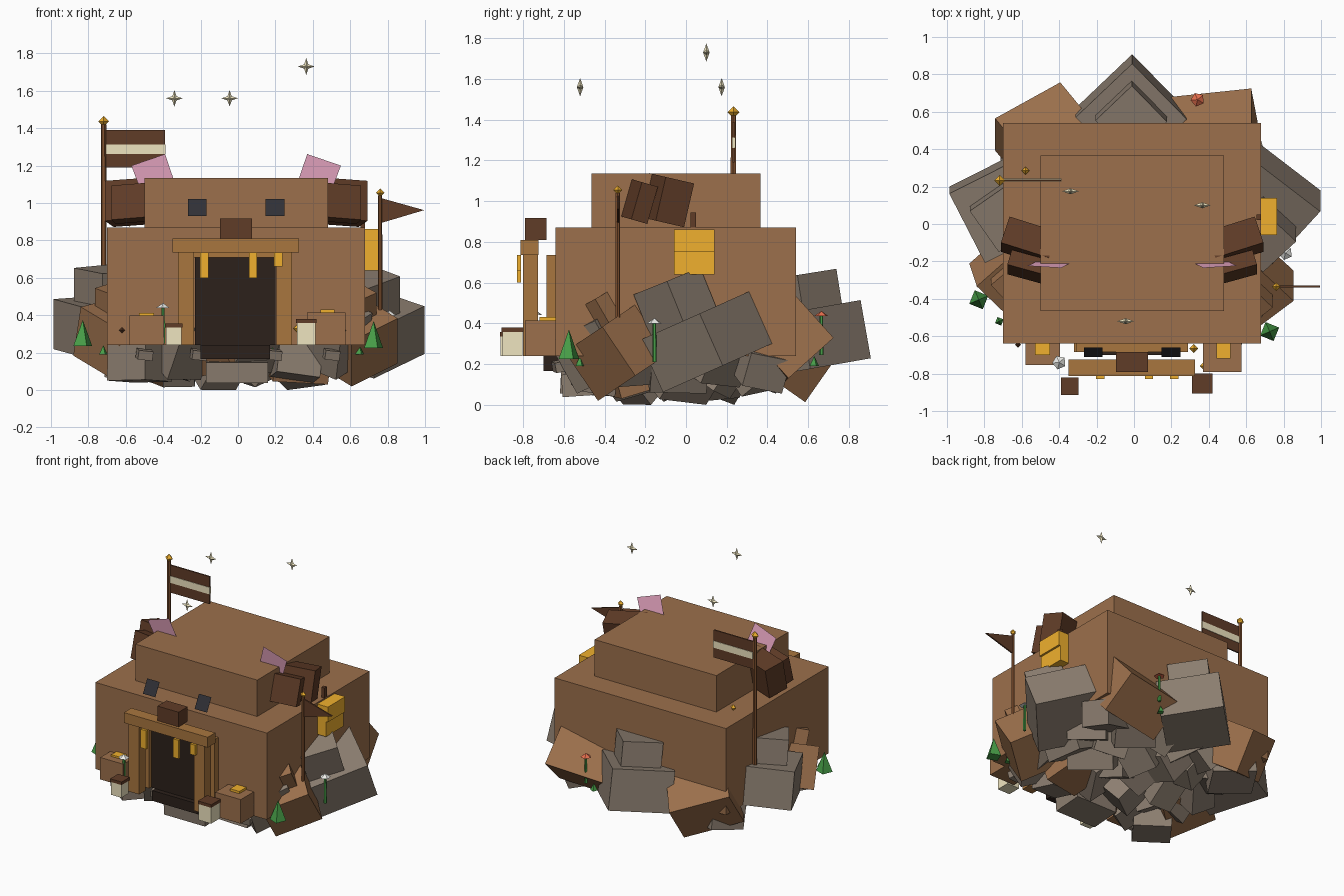
import bpy, bmesh, math, random
from mathutils import Euler, Vector

if "Cube" in bpy.data.objects:
    bpy.data.objects.remove(bpy.data.objects["Cube"])

random.seed(11)

def material(name, hexcol):
    m = bpy.data.materials.new(name)
    lin = lambda v: v / 12.92 if v < 0.04 else ((v + 0.055) / 1.055) ** 2.4
    m.diffuse_color = [lin(int(hexcol[i:i + 2], 16) / 255) for i in (0, 2, 4)] + [1]
    m.use_nodes = True
    m.node_tree.nodes["Principled BSDF"].inputs["Base Color"].default_value = m.diffuse_color
    return m

BROWN = material("brown", "9c704c")
WOOD = material("wood", "a9763f")
POLE = material("pole_wood", "825230")
DARK = material("dark_brown", "603c27")
BLACK = material("doorway", "2c211b")
EYE = material("eye", "303036")
PINK = material("pink", "f2aecb")
GOLD = material("gold", "f0b02e")
CREAM = material("cream", "efe5c0")
STONE = material("stone", "8c7e70")
GREEN = material("green", "489f48")
RED = material("red", "e8704f")
WHITE = material("white", "eeeeea")

def mesh(name, verts, faces, mat):
    me = bpy.data.meshes.new(name)
    me.from_pydata([tuple(v) for v in verts], [], faces)
    if len(faces) > 1:
        bm = bmesh.new()
        bm.from_mesh(me)
        bmesh.ops.recalc_face_normals(bm, faces=bm.faces)
        bm.to_mesh(me)
        bm.free()
    me.materials.append(mat)
    ob = bpy.data.objects.new(name, me)
    bpy.context.collection.objects.link(ob)
    return ob

CUBE_FACES = [(0, 1, 3, 2), (4, 6, 7, 5), (0, 4, 5, 1), (2, 3, 7, 6), (0, 2, 6, 4), (1, 5, 7, 3)]

def rock(name, c, dims, rot, mat, floor=None):
    """Tilted block: spin about z first, then tilt about y and x."""
    R = Euler([math.radians(a) for a in rot], 'ZYX').to_matrix()
    half = Vector(dims) / 2
    vs = [R @ Vector((x * half.x, y * half.y, z * half.z))
          for x in (-1, 1) for y in (-1, 1) for z in (-1, 1)]
    c = Vector(c)
    if floor is not None:
        c.z = floor - min(v.z for v in vs)
    return mesh(name, [v + c for v in vs], CUBE_FACES, mat)

def box(name, x0, x1, y0, y1, z0, z1, mat):
    return rock(name, ((x0 + x1) / 2, (y0 + y1) / 2, (z0 + z1) / 2),
                (x1 - x0, y1 - y0, z1 - z0), (0, 0, 0), mat)

def cone(name, c, r, h, mat, n=4, r2=0.0):
    bpy.ops.mesh.primitive_cone_add(vertices=n, radius1=r, radius2=r2, depth=h,
                                    location=(c[0], c[1], c[2] + h / 2), rotation=(0, 0, 0.4))
    ob = bpy.context.object
    ob.name = name
    ob.data.materials.append(mat)

def gem(name, c, r, mat):
    x, y, z = c
    vs = [(x + r, y, z), (x, y + r, z), (x - r, y, z), (x, y - r, z), (x, y, z + r), (x, y, z - r)]
    mesh(name, vs, [(i, (i + 1) % 4, t) for i in range(4) for t in (4, 5)], mat)

# Main house blocks
box("house_body", -.70, .68, -.64, .54, .24, .87, BROWN)
box("house_upper", -.50, .48, -.465, .365, .87, 1.135, BROWN)

# Face: nose, eyes, ears
box("nose", -.095, .075, -.79, -.685, .81, .917, DARK)
for s in (-1, 1):
    cx = -.01 + .208 * s
    mesh("eye", [(cx - .05, -.71, .93), (cx + .05, -.71, .93), (cx + .05, -.66, 1.022),
                 (cx - .05, -.66, 1.022)], [(0, 1, 2, 3)], EYE)
    rock("ear", (-.01 + .55 * s, -.095, 1.005), (.27, .15, .22), (-13, 0, 18 * s), DARK)
    rock("ear_front", (-.01 + .54 * s, -.235, 1.0), (.24, .085, .19), (-16, 0, 16 * s), DARK)
    pts = [(.56, 1.20), (.38, 1.262), (.325, 1.10), (.50, 1.04)]
    mesh("inner_ear", [(-.01 + x * s, -.235 + (1.262 - z) * .18, z) for x, z in pts],
         [(0, 1, 2, 3) if s > 0 else (3, 2, 1, 0)], PINK)

# Doorway, frame and step
box("door", -.23, .20, -.665, -.63, .24, .71, BLACK)
box("door_step", -.20, .17, -.70, -.45, .165, .24, BLACK)
box("lintel", -.35, .325, -.812, -.725, .735, .81, WOOD)
box("inner_lintel", -.31, .29, -.685, -.64, .71, .735, WOOD)
for a, b in ((-.32, -.235), (.205, .29)):
    box("door_post", a, b, -.80, -.727, .24, .735, WOOD)
    box("inner_post", a, b, -.685, -.64, .24, .72, WOOD)
for x, z in ((-.18, .60), (.08, .60), (.215, .66)):
    box("honey_drip", x - .022, x + .022, -.83, -.81, z, .735, GOLD)

# Porch blocks with honey tops, lanterns
box("porch_block", -.58, -.395, -.755, -.64, .24, .40, BROWN)
box("porch_block", .37, .575, -.79, -.64, .24, .415, BROWN)
box("honey_top", -.53, -.45, -.70, -.64, .40, .413, GOLD)
box("honey_top", .44, .515, -.72, -.64, .415, .432, GOLD)
for x, y, r, z in ((-.343, -.868, .042, .335), (.365, -.852, .05, .358)):
    box("lantern", x - r, x + r, y - r, y + r, .24, z, CREAM)
    box("lantern_cap", x - r - .004, x + r + .004, y - r - .004, y + r + .004, z, z + .022, DARK)

# Side hive and its small chimney
box("hive_top", .66, .765, -.06, .14, .75, .86, GOLD)
box("hive_bottom", .66, .75, -.06, .14, .64, .75, GOLD)
box("chimney", .655, .68, .022, .05, .85, .945, DARK)

# Flags
cone("flag_pole", (-.718, .233, .33), .016, 1.09, POLE, 6, .014)
gem("finial", (-.718, .233, 1.437), .029, GOLD)
box("flag", -.705, -.39, .229, .239, 1.19, 1.39, DARK)
box("flag_stripe", -.705, -.388, .226, .242, 1.262, 1.312, CREAM)
cone("pennant_pole", (.76, -.335, .40), .012, .64, POLE, 6, .011)
gem("finial", (.76, -.335, 1.055), .023, GOLD)
tri = [(.77, 1.025), (.77, .895), (.995, .962)]
mesh("pennant", [(x, y, z) for y in (-.34, -.33) for x, z in tri],
     [(0, 1, 2), (3, 5, 4), (0, 3, 4, 1), (1, 4, 5, 2), (2, 5, 3, 0)], DARK)
gem("roof_gem", (-.58, .285, .895), .022, GOLD)

# Floating four-point stars
for x, y, z in ((-.34, .175, 1.56), (-.045, -.52, 1.56), (.365, .10, 1.73)):
    ring = []
    for i in range(8):
        r, a = (.016 if i % 2 else .045), i * math.pi / 4
        ring.append((x + r * math.cos(a), y, z + r * math.sin(a)))
    mesh("star", ring + [(x, y - .016, z), (x, y + .016, z)],
         [(i, (i + 1) % 8, c) for i in range(8) for c in (8, 9)], CREAM)

# Large rocks around the sides
for c, d, r, m in (
        ((.70, .10, .31), (.42, .42, .28), (24, 0, -40), STONE),
        ((.69, -.03, .45), (.25, .25, .34), (22, 0, -45), STONE),
        ((.62, -.32, .27), (.33, .33, .29), (34, 0, 42), BROWN),
        ((.60, -.38, .42), (.20, .20, .24), (30, 0, 42), BROWN),
        ((-.705, .09, .34), (.42, .42, .27), (8, 0, 27), STONE),
        ((-.69, .06, .48), (.27, .27, .34), (8, 0, 35), STONE),
        ((-.63, -.27, .28), (.33, .33, .29), (25, 8, 42), BROWN),
        ((-.61, -.29, .42), (.22, .22, .26), (20, 0, 42), BROWN),
        ((-.015, .59, .32), (.42, .42, .29), (10, 0, 44), STONE),
        ((-.015, .575, .48), (.27, .27, .32), (9, 0, 44), STONE),
        ((-.49, .48, .27), (.42, .28, .30), (-35, 0, 34), BROWN),
        ((.42, .49, .32), (.46, .30, .30), (-48, -8, 0), BROWN)):
    rock("side_rock", c, d, r, m)

# Jumbled rocks forming the tapering underside
for i in range(6):
    for j in range(5):
        x, y = -.525 + i * .21, -.44 + j * .20
        edge = max(abs(x) / .525, abs(y + .04) / .40)
        d = [random.uniform(.17, .32) for _ in range(3)]
        r = [random.uniform(-40, 40), random.uniform(-40, 40), random.uniform(0, 90)]
        rock("under_rock", (x, y, 0), d, r, BROWN if random.random() < .15 else STONE,
             floor=(i + 2 * j) % 4 * .015 + .10 * max(0, edge - .6))
rock("front_stone", (-.005, -.50, .10), (.33, .22, .11), (4, 0, 0), STONE)
for x in (-.5, -.21, .19, .5):
    rock("front_pebble", (x, -.62, .19), (.08, .06, .05), (10, 8, 12), STONE)

# Plants, mushrooms and small gems
cone("grass_tuft", (-.83, -.405, .235), .055, .14, GREEN)
cone("grass_tuft", (.725, -.575, .225), .055, .145, GREEN)
for x, y, z in ((-.72, -.52, .19), (.185, -.60, .18), (.65, -.52, .19), (.30, .63, .19)):
    cone("small_tuft", (x, y, z), .025, .05, GREEN)
for x, y, z, m in ((-.40, -.74, .45, WHITE), (.81, -.155, .41, WHITE), (.34, .665, .445, RED)):
    cone("mushroom_stem", (x, y, z - .20), .011, .20, GREEN, 5, .009)
    cone("mushroom_cap", (x, y, z - .01), .038, .026, m, 5)
gem("honey_gem", (.375, -.76, .33), .024, GOLD)
gem("honey_gem", (.32, -.665, .33), .024, GOLD)
gem("wall_knob", (-.62, -.645, .32), .016, DARK)
